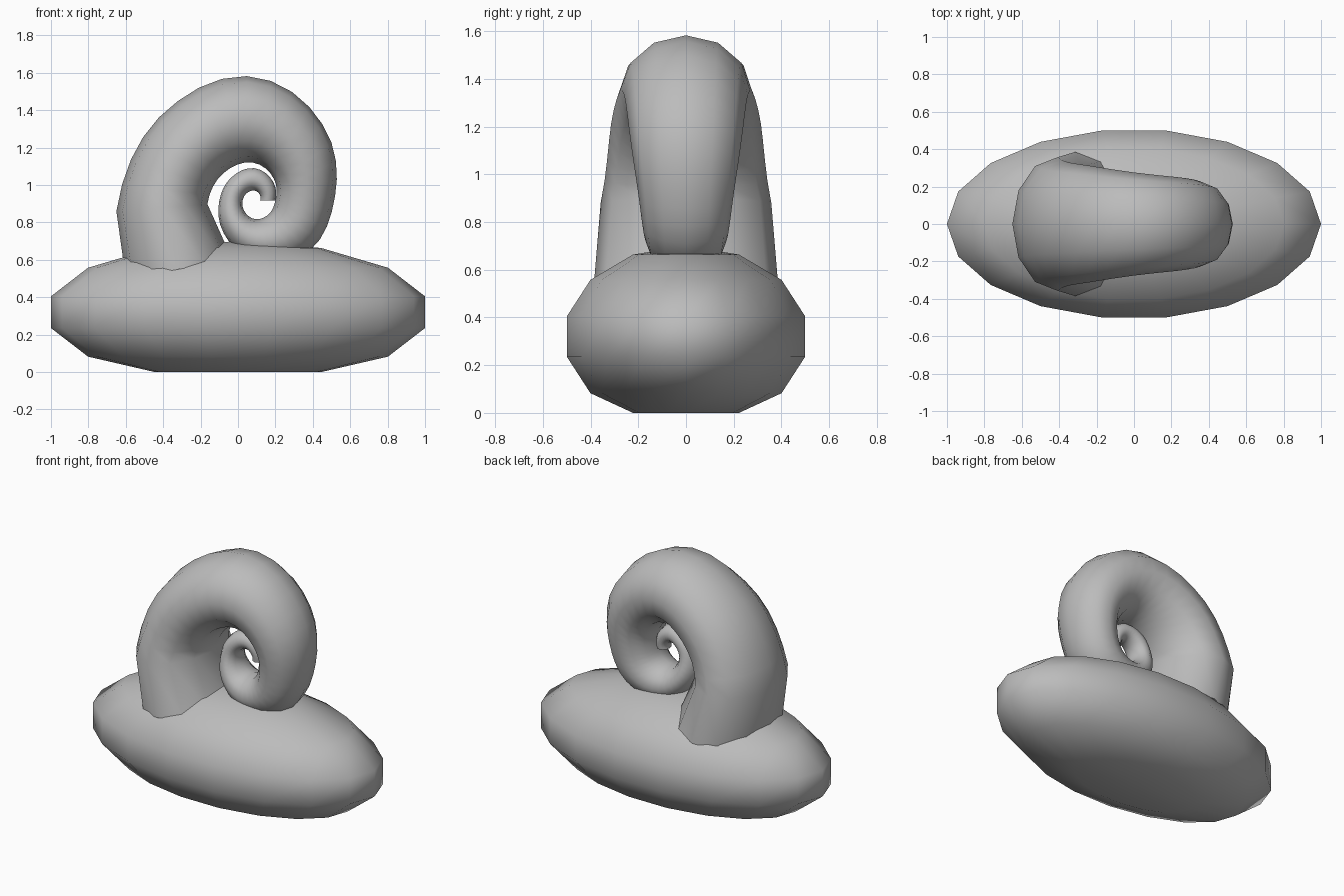
import bpy, bmesh, math
from mathutils import Vector

cube = bpy.data.objects.get("Cube")
if cube:
    bpy.data.objects.remove(cube)

grey = bpy.data.materials.new("plain grey")
grey.use_nodes = True
grey.diffuse_color = (0.5, 0.5, 0.5, 1)
grey.node_tree.nodes["Principled BSDF"].inputs["Base Color"].default_value = (0.5, 0.5, 0.5, 1)


def loft(name, rings, start=None, end=None):
    """Skin a list of rings, closing each end with a fan to a point or a flat cap."""
    bm = bmesh.new()
    loops = [[bm.verts.new(p) for p in ring] for ring in rings]
    n = len(loops[0])
    for a, b in zip(loops, loops[1:]):
        for i in range(n):
            j = (i + 1) % n
            bm.faces.new((a[i], a[j], b[j], b[i]))
    for loop, tip in ((loops[0], start), (loops[-1], end)):
        if tip is None:
            bm.faces.new(loop)
        else:
            v = bm.verts.new(tip)
            for i in range(n):
                bm.faces.new((loop[i], loop[(i + 1) % n], v))
    bmesh.ops.recalc_face_normals(bm, faces=bm.faces)
    for f in bm.faces:
        f.smooth = len(f.verts) < 5
    mesh = bpy.data.meshes.new(name)
    bm.to_mesh(mesh)
    bm.free()
    mesh.materials.append(grey)
    obj = bpy.data.objects.new(name, mesh)
    bpy.context.collection.objects.link(obj)
    return obj


# Body: coarse stretched sphere with a flattened underside
SIDES, BANDS = 18, 7
MID, HEIGHT = 0.32, 0.381
widest = math.cos(math.pi / BANDS / 2)
body_rings = []
for k in range(1, BANDS):
    lat = math.pi * (k / BANDS - 0.5)
    r = math.cos(lat) / widest
    z = max(0, MID + HEIGHT * math.sin(lat))
    body_rings.append([(r * math.cos(math.tau * i / SIDES),
                        0.507 * r * math.sin(math.tau * i / SIDES), z) for i in range(SIDES)])
loft("body", body_rings, (0, 0, 0), (0, 0, MID + HEIGHT))

# Shell: self-similar spiral, shrinking by a fixed ratio each turn
CENTRE = Vector((0.09, 0, 0.918))
SHRINK = 0.26
OUTER = [0.73, 0.675, 0.66, 0.535, 0.425, 0.395, 0.32, 0.24]
INNER = [0.25, 0.22, 0.20, 0.15, 0.11, 0.105, 0.10, 0.08]
WIDTH = [0.35, 0.31, 0.265, 0.235, 0.20, 0.175, 0.15, 0.12]


def sample(keys, t):
    """Smoothly read a one-turn table at t eighths of a turn, in log space."""
    def key(i):
        return math.log(keys[i % 8]) + (i // 8) * math.log(SHRINK)
    i = math.floor(t)
    f = t - i
    a, b, c, d = (key(i + o) for o in (-1, 0, 1, 2))
    return math.exp(b + f * (c - a + f * (2 * a - 5 * b + 4 * c - d
                                          + f * (3 * (b - c) + d - a))) / 2)


def section(outer, inner, width, sides=12):
    mid, arm = (outer + inner) / 2, (outer - inner) / 2
    return [mid + arm * math.cos(math.tau * i / sides)
            + Vector((0, width * math.sin(math.tau * i / sides), 0)) for i in range(sides)]


# Flared foot that sinks into the body, then one and a half turns
shell_rings = [section(Vector((-0.60, 0, 0.5)), Vector((-0.03, 0, 0.6)), 0.385)]
STEPS = 48
for s in range(STEPS + 1):
    t = -0.1 + 12.1 * s / STEPS
    angle = math.pi - t * math.pi / 4
    ray = Vector((math.cos(angle), 0, math.sin(angle)))
    shell_rings.append(section(CENTRE + ray * sample(OUTER, t),
                               CENTRE + ray * sample(INNER, t), sample(WIDTH, t)))
loft("spiral_shell", shell_rings)
